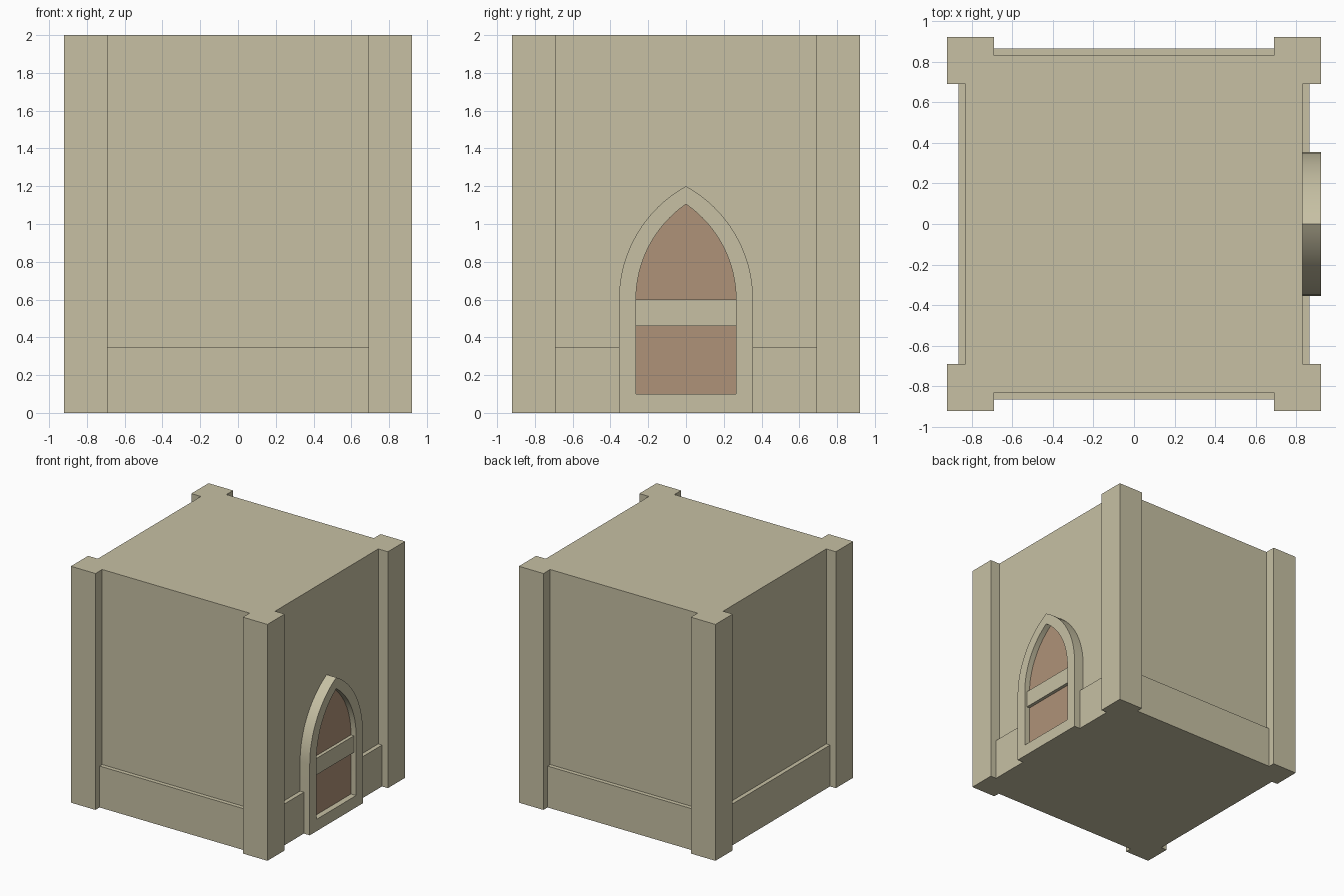
import bpy, bmesh, math
from mathutils import Vector

if "Cube" in bpy.data.objects:
    bpy.data.objects.remove(bpy.data.objects["Cube"])


def material(name, rgb):
    m = bpy.data.materials.new(name)
    m.diffuse_color = (*rgb, 1)
    m.use_nodes = True
    m.node_tree.nodes["Principled BSDF"].inputs["Base Color"].default_value = m.diffuse_color
    return m


STONE = material("stone", (0.57, 0.53, 0.37))
WOOD = material("wood", (0.43, 0.29, 0.19))


def finish(name, bm, mat, smooth=False):
    bmesh.ops.recalc_face_normals(bm, faces=bm.faces)
    me = bpy.data.meshes.new(name)
    bm.to_mesh(me)
    bm.free()
    ob = bpy.data.objects.new(name, me)
    bpy.context.collection.objects.link(ob)
    me.materials.append(mat)
    if smooth:
        bpy.ops.object.select_all(action='DESELECT')
        ob.select_set(True)
        bpy.context.view_layer.objects.active = ob
        bpy.ops.object.shade_smooth_by_angle(angle=math.radians(30))
    return ob


def prism(name, points, direction, mat, smooth=False):
    """Extrude a closed outline along a direction."""
    bm = bmesh.new()
    face = bm.faces.new([bm.verts.new(p) for p in points])
    new = bmesh.ops.extrude_face_region(bm, geom=[face], use_keep_orig=True)["geom"]
    bmesh.ops.translate(bm, vec=direction,
                        verts=[v for v in new if isinstance(v, bmesh.types.BMVert)])
    return finish(name, bm, mat, smooth)


def box(name, lo, hi, mat=STONE):
    (x0, y0, z0), (x1, y1, z1) = lo, hi
    pts = [(x0, y0, z0), (x1, y0, z0), (x1, y1, z0), (x0, y1, z0)]
    return prism(name, pts, (0, 0, z1 - z0), mat)


def arch(half, base, spring, apex, n=16):
    """Pointed arch outline as (y, z) points, left foot to right foot."""
    rise = apex - spring
    r = (half * half + rise * rise) / (2 * half)
    end = math.asin(rise / r)
    right = [(half, base)]
    for i in range(n + 1):
        a = end * i / n
        right.append((half - r + r * math.cos(a), spring + r * math.sin(a)))
    right[-1] = (0, apex)
    return [(-y, z) for y, z in right] + right[-2::-1]


# Walls with four corner pillars, one extruded plan
WALL, INNER, OUTER, PLINTH = 0.83, 0.69, 0.92, 0.865
corner = [(OUTER, INNER), (OUTER, OUTER), (INNER, OUTER), (INNER, WALL)]
plan = []
for k in range(4):
    pts = [(WALL, INNER)] + corner
    for x, y in pts:
        for _ in range(k):
            x, y = -y, x
        plan.append((x, y, 0))
prism("walls_and_pillars", plan, (0, 0, 2), STONE)

# Plinth strips between pillars, split around the doorway
box("plinth_front", (-INNER, -PLINTH, 0), (INNER, -WALL, 0.35))
box("plinth_back", (-INNER, WALL, 0), (INNER, PLINTH, 0.35))
box("plinth_left", (-PLINTH, -INNER, 0), (-WALL, INNER, 0.35))
box("plinth_right_a", (WALL, -INNER, 0), (PLINTH, -0.35, 0.35))
box("plinth_right_b", (WALL, 0.35, 0), (PLINTH, INNER, 0.35))

# Pointed window frame
outer = arch(0.355, 0.0, 0.6, 1.2)
inner = arch(0.265, 0.1, 0.6, 1.105)
bm = bmesh.new()
rings = [[bm.verts.new((x, y, z)) for y, z in outline]
         for x, outline in ((WALL, outer), (OUTER, outer), (OUTER, inner), (WALL, inner))]
for k in range(4):
    a, b = rings[k], rings[(k + 1) % 4]
    for i in range(len(a)):
        j = (i + 1) % len(a)
        bm.faces.new((a[i], a[j], b[j], b[i]))
finish("arch_frame", bm, STONE, smooth=True)

# Recessed infill and cross bar
prism("arch_panel", [(WALL, y, z) for y, z in inner], (0.042, 0, 0), WOOD)
box("cross_bar", (WALL, -0.265, 0.46), (0.9, 0.265, 0.6))
